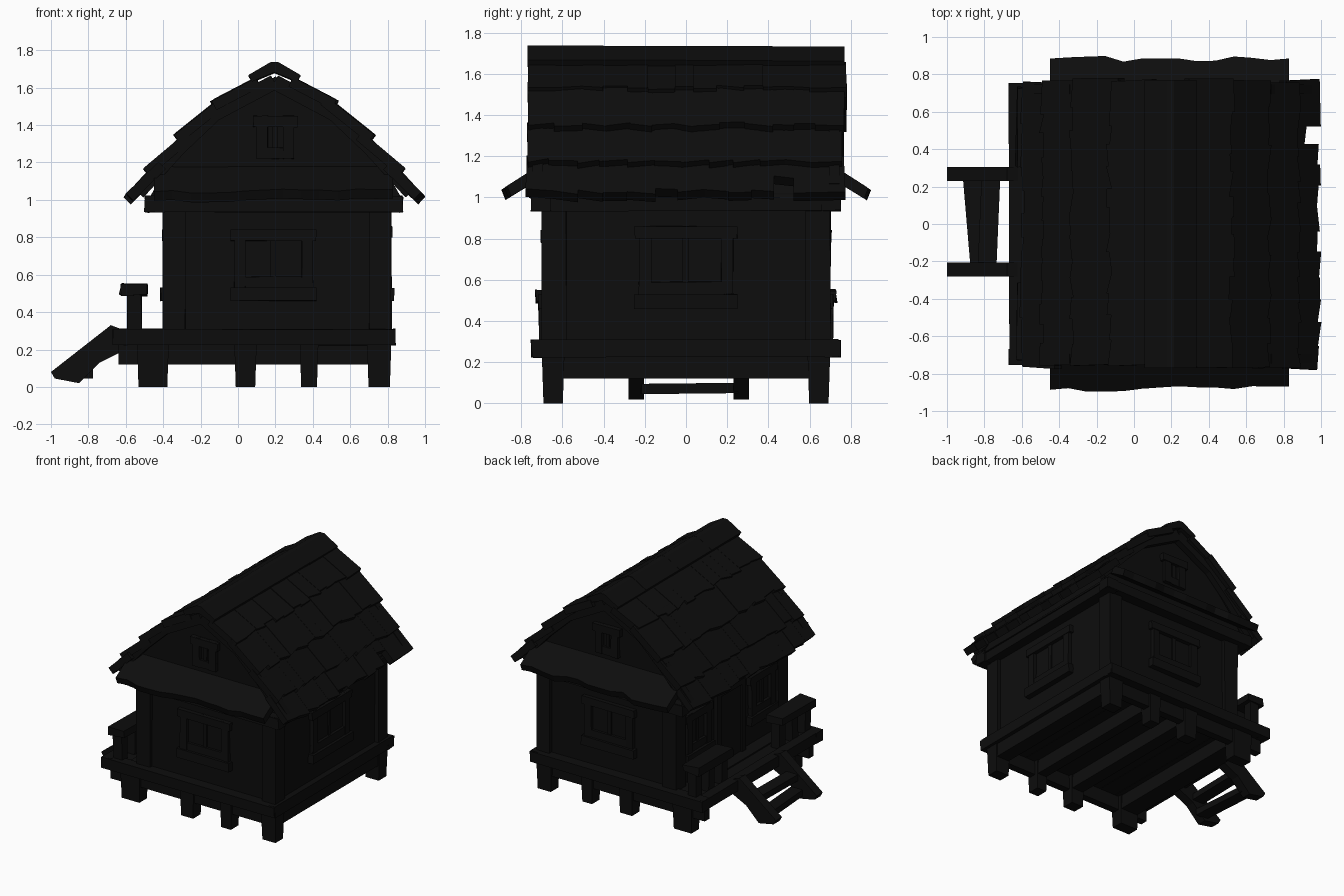
import bpy, bmesh, random
from mathutils import Vector

random.seed(4)
if "Cube" in bpy.data.objects:
    bpy.data.objects.remove(bpy.data.objects["Cube"])

charred = bpy.data.materials.new("charred_wood")
charred.use_nodes = True
tone = (0.004, 0.004, 0.004, 1)
charred.diffuse_color = tone
charred.node_tree.nodes["Principled BSDF"].inputs["Base Color"].default_value = tone

CX = 0.2            # centre line of the house
WALL_L, WALL_R, WALL_Y = -0.39, 0.81, 0.69


def jit(a):
    return random.uniform(-a, a)


class Part:
    """Collects blocks into one named object."""

    def __init__(self, name):
        self.name, self.bm = name, bmesh.new()

    def loft(self, a, b):
        """Solid between two matching loops of points."""
        va = [self.bm.verts.new(p) for p in a]
        vb = [self.bm.verts.new(p) for p in b]
        self.bm.faces.new(va)
        self.bm.faces.new(vb)
        for i in range(len(va)):
            j = (i + 1) % len(va)
            self.bm.faces.new((va[i], va[j], vb[j], vb[i]))

    def box(self, x, y, z, rough=0.0, taper=0.0):
        def ring(h, t):
            return [(px + s * t + jit(rough), py + u * t + jit(rough), h + jit(rough))
                    for px, py, s, u in ((x[0], y[0], 1, 1), (x[1], y[0], -1, 1),
                                         (x[1], y[1], -1, -1), (x[0], y[1], 1, -1))]
        self.loft(ring(z[0], taper), ring(z[1], 0))

    def beam(self, a, b, w, h):
        """Square beam from a to b; w is its level width, h its depth."""
        a, b = Vector(a), Vector(b)
        d = (b - a).normalized()
        side = d.cross(Vector((0, 0, 1))).normalized()
        up = side.cross(d)
        ends = [[p + side * s * w / 2 + up * u * h / 2
                 for s, u in ((-1, -1), (1, -1), (1, 1), (-1, 1))] for p in (a, b)]
        self.loft(*ends)

    def finish(self):
        bmesh.ops.recalc_face_normals(self.bm, faces=self.bm.faces)
        mesh = bpy.data.meshes.new(self.name)
        self.bm.to_mesh(mesh)
        self.bm.free()
        mesh.materials.append(charred)
        ob = bpy.data.objects.new(self.name, mesh)
        bpy.context.collection.objects.link(ob)


# Stilts and the joists that tie them front to back
stilts, joists = Part("stilts"), Part("floor_joists")
for x0, x1 in ((-0.54, -0.37), (-0.02, 0.1), (0.33, 0.43), (0.69, 0.82)):
    for y0 in (-0.7, 0.59):
        stilts.box((x0, x1), (y0, y0 + 0.11), (0, 0.24), taper=0.008)
    joists.box((x0 + 0.01, x1 - 0.01), (-0.69, 0.69), (0.12, 0.24))
for y0 in (-0.68, 0.62):
    joists.box((-0.64, 0.81), (y0, y0 + 0.06), (0.12, 0.24))
stilts.finish()
joists.finish()

# Deck boards and rim
deck = Part("deck")
n = 10
for i in range(n):
    x0 = -0.62 + i * 1.42 / n
    deck.box((x0, x0 + 0.138), (-0.72, 0.72), (0.23, 0.295 + jit(0.004)))
for s in (-1, 1):
    deck.box((-0.67, 0.84), sorted((s * 0.67, s * 0.75)), (0.225, 0.31), 0.004)
for x0 in (-0.67, 0.76):
    deck.box((x0, x0 + 0.08), (-0.74, 0.74), (0.225, 0.31), 0.004)
deck.finish()

# House body with corner posts
walls, posts = Part("walls"), Part("corner_posts")
walls.box((WALL_L + 0.02, WALL_R - 0.02), (-0.67, 0.67), (0.28, 0.98))
for x0 in (WALL_L - 0.01, WALL_R - 0.11):
    for y0 in (-WALL_Y - 0.01, WALL_Y - 0.11):
        posts.box((x0, x0 + 0.12), (y0, y0 + 0.12), (0.29, 0.98), 0.004)
walls.finish()
posts.finish()

# Ring of beams under the roof
ring = Part("top_beams")
for s in (-1, 1):
    ring.box((-0.5, 0.88), sorted((s * 0.66, s * 0.75)), (0.935, 1.02), 0.005)
for x0 in (-0.48, 0.78):
    ring.box((x0, x0 + 0.09), (-0.75, 0.75), (0.935, 1.02), 0.005)
ring.box((-0.45, 0.84), (-0.7, 0.7), (0.96, 1.0))
ring.finish()


def window(name, face, wall, mid, w, z0, z1, sill=True):
    """Framed two-pane window; face is the wall's axis and sign."""
    part = Part(name)

    def slab(u0, u1, h0, h1, depth, rough=0.003):
        out = sorted((wall - face[1] * 0.03, wall + face[1] * depth))
        along = (mid + u0, mid + u1)
        if face[0] == "x":
            part.box(out, along, (h0, h1), rough)
        else:
            part.box(along, out, (h0, h1), rough)
    t = 0.06
    for s in (-1, 1):
        slab(*sorted((s * w, s * (w - t))), z0, z1, 0.03)
    slab(-w - 0.02, w + 0.02, z1 - t, z1, 0.035)
    slab(-w, w, z0, z0 + t, 0.025)
    slab(-0.015, 0.015, z0, z1, 0.015)
    slab(-w, w, z0, z1, 0.004, 0)
    if sill:
        slab(-w - 0.02, w + 0.02, z0 - 0.07, z0, 0.045)
    part.finish()


window("left_window", ("x", 1), 0.79, 0, 0.23, 0.53, 0.86)
window("front_window", ("y", -1), -0.67, 0.19, 0.21, 0.53, 0.84)
window("back_window", ("y", 1), 0.67, 0.19, 0.21, 0.53, 0.84)
window("porch_window_front", ("x", -1), -0.37, -0.4, 0.15, 0.53, 0.84)
window("porch_window_back", ("x", -1), -0.37, 0.4, 0.15, 0.53, 0.84)
window("front_attic_window", ("y", -1), -0.68, CX, 0.1, 1.22, 1.45, False)
window("back_attic_window", ("y", 1), 0.68, CX, 0.1, 1.22, 1.45, False)

# Porch door
door = Part("door")
door.box((-0.385, -0.35), (-0.13, 0.13), (0.29, 0.83))
for y0 in (-0.18, 0.13):
    door.box((-0.4, -0.35), (y0, y0 + 0.05), (0.29, 0.88))
door.box((-0.4, -0.35), (-0.18, 0.18), (0.83, 0.89))
door.finish()

# Gable walls and sloping trim boards
gable, trim = Part("gables"), Part("gable_trim")
outline = [(-0.68, 1.0), (0.68, 1.0), (0.6, 1.14), (0.3, 1.47), (0, 1.66),
           (-0.3, 1.47), (-0.6, 1.14)]
gable.loft(*[[(CX + d, y, z) for d, z in outline] for y in (-0.68, 0.68)])
for y in (-0.72, 0.72):
    for s in (-1, 1):
        path = [(0, 1.63), (0.32, 1.46), (0.51, 1.28), (0.73, 1.04)]
        for a, b in zip(path, path[1:]):
            trim.beam((CX - 0.005 + s * a[0], y, a[1]), (CX - 0.005 + s * b[0], y, b[1]), 0.05, 0.08)
gable.finish()
trim.finish()

# Roof: overlapping courses of ragged boards on each slope
courses = [((0.1, 1.655), (0.33, 1.535)), ((0.28, 1.555), (0.53, 1.355)),
           ((0.47, 1.36), (0.69, 1.175)), ((0.62, 1.2), (0.795, 1.03))]
for s, name in ((-1, "roof_right"), (1, "roof_left")):
    roof = Part(name)
    for k, (a, b) in enumerate(courses):
        cuts = [-0.765 + jit(0.012)]
        while cuts[-1] < 0.64:
            cuts.append(cuts[-1] + random.uniform(0.09, 0.14))
        cuts[-1] = 0.765 + jit(0.012)
        d = Vector((b[0] - a[0], 0, b[1] - a[1])).normalized()
        down = Vector((-d.z, 0, d.x)) * -0.055
        for y0, y1 in zip(cuts, cuts[1:]):
            short = 0.1 if k == 3 and s > 0 and y0 < 0.5 < y1 else 0
            pts = []
            for p, y, e in ((a, y0, 0), (a, y1, 0), (b, y1, 1), (b, y0, 1)):
                edge = y + (jit(0.01) if abs(y) > 0.74 else 0)
                pts.append(Vector((p[0], edge, p[1])) + d * e * (jit(0.018) - short))
            lift = Vector((0, 0, jit(0.004)))
            loops = [[q + lift + off for q in pts] for off in (Vector(), down)]
            roof.loft(*[[(CX - 0.005 + s * q.x, q.y, q.z) for q in l] for l in loops])
    roof.finish()

# Ridge cap
ridge = Part("ridge_cap")
cap = [(-0.14, 1.665), (-0.02, 1.735), (0.02, 1.735), (0.14, 1.665), (0.12, 1.63),
       (0, 1.68), (-0.12, 1.63)]
ends = [-0.77, -0.4, 0, 0.42, 0.77]
for y0, y1 in zip(ends, ends[1:]):
    lift = jit(0.005)
    ridge.loft(*[[(CX - 0.005 + d, y, z + lift) for d, z in cap] for y in (y0, y1)])
ridge.finish()

# Small shingled skirts across the foot of each gable
for s, name in ((-1, "front_skirt"), (1, "back_skirt")):
    skirt = Part(name)
    n = 13
    tips = [0.885 + jit(0.018) for i in range(n + 1)]
    for i in range(n):
        x0, x1 = (-0.45 + (i + j) * 1.28 / n for j in (0, 1))
        loops = []
        for x, t in ((x0, tips[i]), (x1, tips[i + 1])):
            drop = (t - 0.885) * 0.7
            loops.append([(x, s * 0.66, 1.19), (x, s * t, 1.045 - drop),
                          (x, s * (t - 0.02), 0.995 - drop), (x, s * 0.66, 1.12)])
        skirt.loft(*loops)
    skirt.finish()

# Porch railings either side of the steps
for s, name in ((-1, "front_railing"), (1, "back_railing")):
    rail = Part(name)
    rail.box((-0.63, -0.485), sorted((s * 0.31, s * 0.73)), (0.49, 0.55), 0.008)
    for y in (0.36, 0.52, 0.68):
        rail.box((-0.59, -0.515), sorted((s * y - 0.035, s * y + 0.035)), (0.29, 0.5), 0.004)
    rail.finish()

# Steps: two stringers and two skewed treads
steps = Part("porch_steps")
side = [(-0.68, 0.33), (-0.6, 0.3), (-0.6, 0.2), (-0.74, 0.13), (-0.85, 0.02),
        (-0.98, 0.045), (-1.0, 0.08)]
for y0 in (-0.28, 0.23):
    steps.loft(*[[(x, y, z) for x, z in side] for y in (y0, y0 + 0.075)])
steps.beam((-0.865, 0.25, 0.075), (-0.825, -0.22, 0.07), 0.1, 0.05)
steps.beam((-0.765, 0.25, 0.17), (-0.785, -0.22, 0.18), 0.1, 0.05)
steps.finish()
